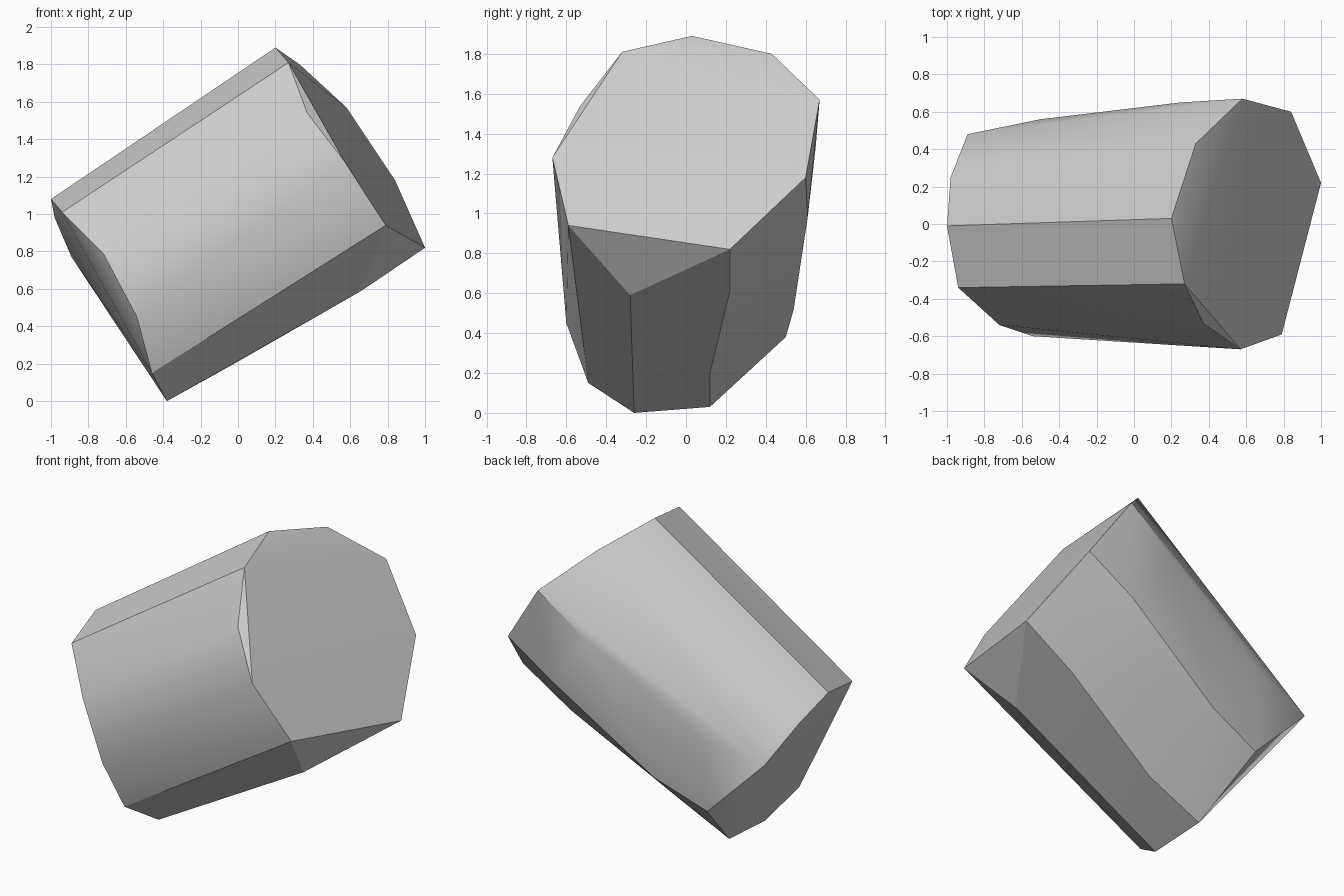
import bpy
import bmesh
import math

default_cube = bpy.data.objects.get("Cube")
if default_cube:
    bpy.data.objects.remove(default_cube, do_unlink=True)


def make_material(name, colour, roughness):
    material = bpy.data.materials.new(name)
    material.use_nodes = True
    material.diffuse_color = colour
    shader = next(node for node in material.node_tree.nodes
                  if node.type == "BSDF_PRINCIPLED")
    shader.inputs["Base Color"].default_value = colour
    shader.inputs["Roughness"].default_value = roughness
    return material


def wrap_rings(name, rings, material):
    """Stretch one convex faceted skin around several outline rings."""
    mesh = bpy.data.meshes.new(name)
    bm = bmesh.new()
    for ring in rings:
        for point in ring:
            bm.verts.new(point)
    hull = bmesh.ops.convex_hull(bm, input=bm.verts[:])
    # Remove any points swallowed by the skin
    loose = [vert for vert in bm.verts if not vert.link_faces]
    bmesh.ops.delete(bm, geom=loose, context="VERTS")
    # Merge the nearly flat triangles of the two end facets
    bmesh.ops.dissolve_limit(bm, angle_limit=math.radians(2),
                             verts=bm.verts[:], edges=bm.edges[:])
    bmesh.ops.recalc_face_normals(bm, faces=bm.faces[:])
    bm.to_mesh(mesh)
    bm.free()
    mesh.materials.append(material)
    obj = bpy.data.objects.new(name, mesh)
    bpy.context.collection.objects.link(obj)
    return obj


# Wide end facet, counted round from its highest corner
upper_end = [
    (.2, .03, 1.89), (.33, .43, 1.8), (.58, .67, 1.57),
    (.84, .6, 1.18), (1, .22, .82), (.79, -.59, .94),
    (.57, -.67, 1.28), (.37, -.53, 1.54), (.27, -.32, 1.81),
]

# Narrow end facet, in the same order
lower_end = [
    (-1, -.01, 1.08), (-.98, .25, .98), (-.89, .48, .77),
    (-.5, .5, .38), (-.39, .12, .03), (-.38, -.26, 0),
    (-.46, -.49, .15), (-.54, -.6, .45), (-.72, -.54, .79),
    (-.94, -.34, 1.01),
]

# Slight bulge of the back and underside between the ends
upper_bulge = [(.25, .65, 1.33), (.52, .61, .98),
               (.66, .22, .61), (.66, -.28, .59)]
lower_bulge = [(-.5, .56, .86), (-.15, .54, .52),
               (-.02, .12, .2), (-.04, -.27, .19)]

stone_grey = make_material("stone grey", (.6, .6, .6, 1), .8)
rock = wrap_rings("rock", [upper_end, upper_bulge, lower_bulge, lower_end],
                  stone_grey)

# Soft sides with crisp facet borders
bpy.ops.object.select_all(action="DESELECT")
rock.select_set(True)
bpy.context.view_layer.objects.active = rock
bpy.ops.object.shade_smooth_by_angle(angle=math.radians(30))
